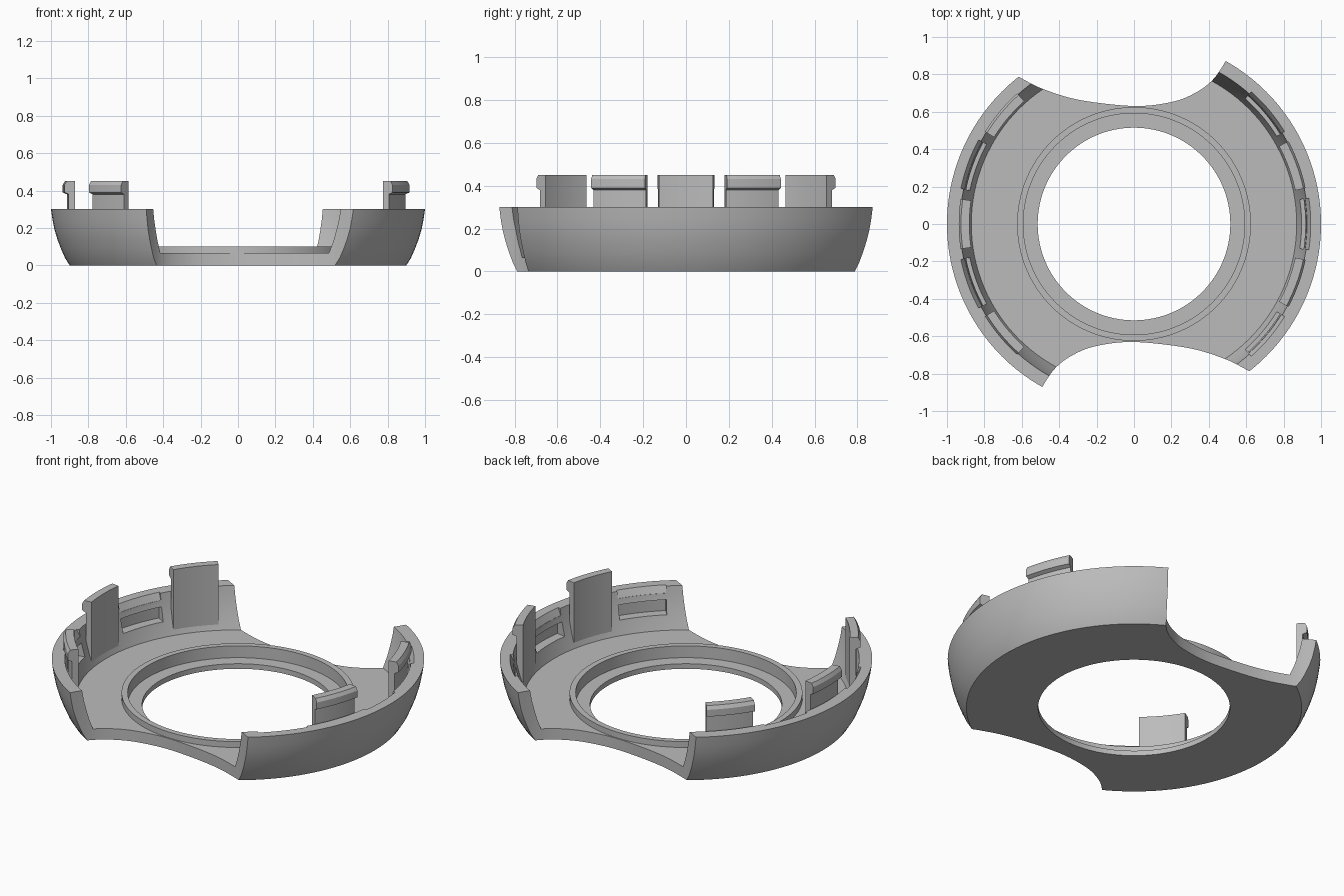
import bpy, bmesh
from math import radians, cos, sin
from mathutils import Vector

if "Cube" in bpy.data.objects:
    bpy.data.objects.remove(bpy.data.objects["Cube"])

grey = bpy.data.materials.new("mid grey")
grey.use_nodes = True
COLOUR = (0.5, 0.5, 0.5, 1)
grey.diffuse_color = COLOUR
grey.node_tree.nodes["Principled BSDF"].inputs["Base Color"].default_value = COLOUR


def finish(bm, name):
    bmesh.ops.recalc_face_normals(bm, faces=bm.faces)
    mesh = bpy.data.meshes.new(name)
    bm.to_mesh(mesh)
    bm.free()
    mesh.materials.append(grey)
    ob = bpy.data.objects.new(name, mesh)
    bpy.context.collection.objects.link(ob)
    return ob


def sweep(name, profile, centre=0, half=180, steps=128):
    """Turn a closed (radius, z) profile about z, as a full ring or a capped sector."""
    bm = bmesh.new()
    full = half == 180
    rings = []
    for i in range(steps if full else steps + 1):
        a = radians(centre - half + 2 * half * i / steps)
        rings.append([bm.verts.new((r * cos(a), r * sin(a), z)) for r, z in profile])
    pairs = list(zip(rings, rings[1:]))
    if full:
        pairs.append((rings[-1], rings[0]))
    else:
        bm.faces.new(rings[0])
        bm.faces.new(rings[-1])
    for p, q in pairs:
        for j in range(len(profile)):
            k = (j + 1) % len(profile)
            bm.faces.new((p[j], q[j], q[k], p[k]))
    return finish(bm, name)


def prism(name, outline, z0, z1):
    bm = bmesh.new()
    face = bm.faces.new([bm.verts.new((p.x, p.y, z0)) for p in outline])
    new = bmesh.ops.extrude_face_region(bm, geom=[face])["geom"]
    bmesh.ops.translate(bm, vec=(0, 0, z1 - z0),
                        verts=[v for v in new if isinstance(v, bmesh.types.BMVert)])
    return finish(bm, name)


def smooth_path(points, steps=8):
    """Catmull-Rom curve through the inner points."""
    pts = [Vector(p) for p in points]
    out = []
    for a, b, c, d in zip(pts, pts[1:], pts[2:], pts[3:]):
        for i in range(steps):
            t = i / steps
            out.append(0.5 * (2 * b + (c - a) * t + (2 * a - 5 * b + 4 * c - d) * t * t
                              + (3 * b - a - 3 * c + d) * t ** 3))
    return out + [pts[-2]]


def subtract(target, cutter):
    mod = target.modifiers.new("cut", 'BOOLEAN')
    mod.operation = 'DIFFERENCE'
    mod.solver = 'EXACT'
    mod.object = cutter
    bpy.context.view_layer.objects.active = target
    bpy.ops.object.modifier_apply(modifier=mod.name)
    bpy.data.objects.remove(cutter)


def shade(ob):
    bpy.ops.object.select_all(action='DESELECT')
    ob.select_set(True)
    bpy.context.view_layer.objects.active = ob
    bpy.ops.object.shade_smooth_by_angle(angle=radians(25))


# Shell: bowl wall, floor, raised ring and stepped centre hole
outer = [(0.9, 0), (0.925, 0.04), (0.947, 0.09), (0.966, 0.14),
         (0.981, 0.19), (0.992, 0.245), (1, 0.3)]
inner = [(0.93, 0.3), (0.921, 0.245), (0.908, 0.19), (0.892, 0.13), (0.87, 0.065)]
ring = [(0.625, 0.065), (0.625, 0.1), (0.592, 0.1), (0.592, 0.03), (0.515, 0.03), (0.515, 0)]
shell = sweep("shell", outer + inner + ring)

# Skewed scoops at the back and, turned half round, at the front
scoop = smooth_path([(-0.9, 0.94), (-0.75, 0.855), (-0.615, 0.786), (-0.487, 0.722),
                     (-0.29, 0.663), (0, 0.631), (0.2, 0.652), (0.326, 0.7),
                     (0.42, 0.77), (0.49, 0.87), (0.55, 0.98), (0.6, 1.1)])
scoop.append(Vector((-0.75, 1.1)))
for sign in (1, -1):
    subtract(shell, prism("scoop_cutter", [p * sign for p in scoop], -0.2, 0.6))

# Snap tabs, each with a catch slot in the wall opposite
tab = [(0.88, 0.05), (0.915, 0.05), (0.915, 0.38), (0.937, 0.39),
       (0.937, 0.43), (0.925, 0.45), (0.88, 0.45)]
slot = [(0.85, 0.145), (0.95, 0.145), (0.95, 0.225), (0.85, 0.225)]
lead_in = [(0.9, 0.26), (0.925, 0.26), (0.95, 0.31), (0.9, 0.31)]
for i, angle in enumerate((-20, 20, 140, 180, 220)):
    shade(sweep(f"snap_tab_{i + 1}", tab, angle, 8.2, 10))
    for cut in (slot, lead_in):
        subtract(shell, sweep("slot_cutter", cut, angle + 180, 8.4, 10))
shade(shell)
